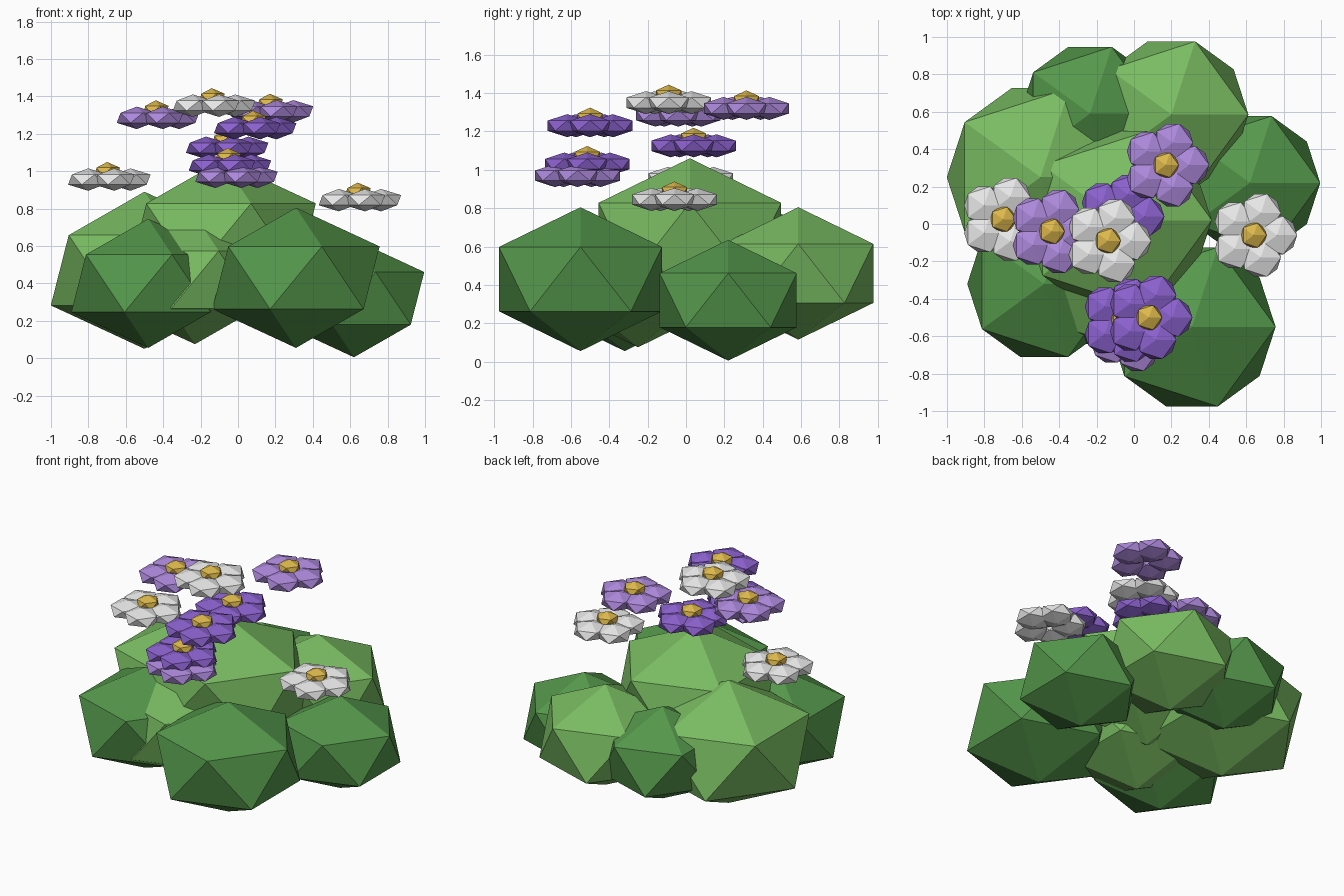
import bpy
import bmesh
from math import cos, sin, tau
from mathutils import Matrix

cube = bpy.data.objects.get("Cube")
if cube:
    bpy.data.objects.remove(cube, do_unlink=True)


def make_material(name, rgb):
    mat = bpy.data.materials.new(name)
    mat.use_nodes = True
    color = (*rgb, 1.0)
    mat.diffuse_color = color
    bsdf = next(n for n in mat.node_tree.nodes if n.type == "BSDF_PRINCIPLED")
    bsdf.inputs["Base Color"].default_value = color
    bsdf.inputs["Roughness"].default_value = 0.9
    return mat


light_leaf = make_material("light_green", (0.19, 0.50, 0.12))
dark_leaf = make_material("dark_green", (0.09, 0.31, 0.07))
white = make_material("white", (0.80, 0.80, 0.80))
lilac = make_material("lilac", (0.42, 0.25, 0.72))
violet = make_material("violet", (0.26, 0.12, 0.62))
yellow = make_material("yellow", (0.72, 0.48, 0.07))


def add_ball(bm, center, radius, flatten, slot=0):
    """Add one flattened icosahedron to the mesh."""
    matrix = Matrix.Translation(center) @ Matrix.Diagonal((1, 1, flatten, 1))
    before = set(bm.faces)
    bmesh.ops.create_icosphere(bm, subdivisions=1, radius=radius, matrix=matrix)
    for face in set(bm.faces) - before:
        face.material_index = slot
        face.smooth = False


def finish(bm, name, location, materials):
    mesh = bpy.data.meshes.new(name)
    bm.to_mesh(mesh)
    bm.free()
    for mat in materials:
        mesh.materials.append(mat)
    obj = bpy.data.objects.new(name, mesh)
    obj.location = location
    bpy.context.collection.objects.link(obj)
    return obj


def leaf_clump(name, location, radius, mat):
    bm = bmesh.new()
    add_ball(bm, (0, 0, 0), radius, 0.75)
    finish(bm, name, location, [mat])


def flower(name, location, mat):
    bm = bmesh.new()
    # Five petals in a ring
    for i in range(5):
        a = i * tau / 5
        add_ball(bm, (0.125 * cos(a), 0.125 * sin(a), 0), 0.12, 0.5)
    # Raised middle
    add_ball(bm, (0, 0, 0.04), 0.077, 0.7, slot=1)
    finish(bm, name, location, [mat, yellow])


# Foliage
leaf_clump("leaf_clump_top", (-0.085, 0.02, 0.64), 0.56, light_leaf)
leaf_clump("leaf_clump_left_front", (0.31, -0.55, 0.43), 0.50, dark_leaf)
leaf_clump("leaf_clump_left_side", (0.62, 0.22, 0.32), 0.42, dark_leaf)
leaf_clump("leaf_clump_right_front", (-0.48, -0.32, 0.40), 0.46, dark_leaf)
leaf_clump("leaf_clump_right_back", (-0.50, 0.25, 0.47), 0.56, light_leaf)
leaf_clump("leaf_clump_left_back", (0.20, 0.585, 0.46), 0.46, light_leaf)
leaf_clump("leaf_clump_back", (-0.235, 0.59, 0.455), 0.42, dark_leaf)
leaf_clump("leaf_clump_middle_front", (-0.23, -0.25, 0.42), 0.46, light_leaf)

# Flowers
blooms = [
    ("white_flower_right", (-0.70, 0.025, 0.955), white),
    ("white_flower_left", (0.64, -0.06, 0.845), white),
    ("white_flower_top", (-0.14, -0.09, 1.35), white),
    ("lilac_flower_right", (-0.44, -0.04, 1.285), lilac),
    ("lilac_flower_back", (0.17, 0.315, 1.32), lilac),
    ("lilac_flower_front", (-0.02, -0.565, 0.97), lilac),
    ("violet_flower_front_high", (0.08, -0.50, 1.23), violet),
    ("violet_flower_front_low", (-0.055, -0.515, 1.03), violet),
    ("violet_flower_middle", (-0.07, 0.04, 1.125), violet),
]
for name, location, mat in blooms:
    flower(name, location, mat)
